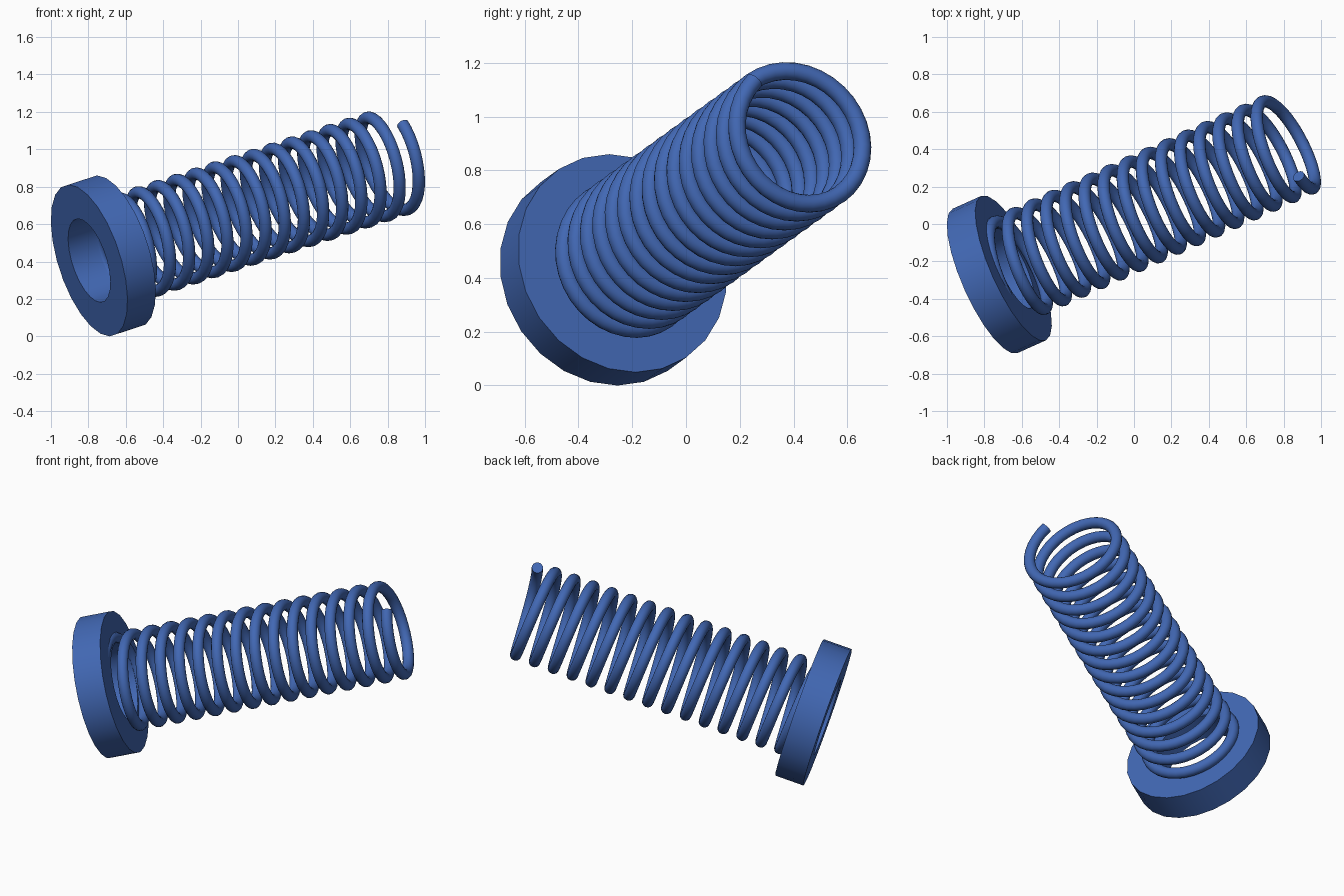
import bpy, bmesh, math
from mathutils import Vector, Matrix

if "Cube" in bpy.data.objects:
    bpy.data.objects.remove(bpy.data.objects["Cube"])

# Shared axis frame: the coil and the ring lie on one tilted line
ORIGIN = Vector((-0.72, -0.27, 0.43))
AXIS = Vector((0.875, 0.393, 0.2845)).normalized()
UP = (Vector((0, 0, 1)) - AXIS * AXIS.z).normalized()
SIDE = UP.cross(AXIS)

blue = bpy.data.materials.new("steel_blue")
blue.diffuse_color = (0.054, 0.138, 0.456, 1)
blue.use_nodes = True
blue.node_tree.nodes["Principled BSDF"].inputs["Base Color"].default_value = blue.diffuse_color


def on_axis(t, radius, angle):
    return ORIGIN + AXIS * t + (UP * math.cos(angle) + SIDE * math.sin(angle)) * radius


def smooth(obj):
    bpy.ops.object.select_all(action='DESELECT')
    obj.select_set(True)
    bpy.context.view_layer.objects.active = obj
    bpy.ops.object.shade_smooth_by_angle(angle=math.radians(35))


# Base ring: rectangular section swept round the axis
def make_ring(name, outer, inner, half, sides):
    bm = bmesh.new()
    section = [(outer, -half), (outer, half), (inner, half), (inner, -half)]
    loops = [[bm.verts.new(on_axis(t, r, math.tau * i / sides)) for r, t in section]
             for i in range(sides)]
    for i in range(sides):
        a, b = loops[i], loops[(i + 1) % sides]
        for j in range(4):
            k = (j + 1) % 4
            bm.faces.new((a[j], a[k], b[k], b[j]))
    bmesh.ops.recalc_face_normals(bm, faces=bm.faces)
    mesh = bpy.data.meshes.new(name)
    bm.to_mesh(mesh)
    bm.free()
    obj = bpy.data.objects.new(name, mesh)
    bpy.context.collection.objects.link(obj)
    mesh.materials.append(blue)
    smooth(obj)


# Coil: helical path with a round bevel and closed ends
def make_coil(name, start, end, pitch, phase, radius, wire, steps):
    n = round((end - start) / pitch * steps)
    curve = bpy.data.curves.new(name, 'CURVE')
    curve.dimensions = '3D'
    curve.bevel_depth = wire
    curve.bevel_resolution = 6
    curve.use_fill_caps = True
    spline = curve.splines.new('POLY')
    spline.points.add(n)
    for i, p in enumerate(spline.points):
        t = start + (end - start) * i / n
        p.co = (*on_axis(t, radius, math.tau * (t - phase) / pitch), 1)
    obj = bpy.data.objects.new(name, curve)
    bpy.context.collection.objects.link(obj)
    curve.materials.append(blue)
    bpy.ops.object.select_all(action='DESELECT')
    obj.select_set(True)
    bpy.context.view_layer.objects.active = obj
    bpy.ops.object.convert(target='MESH')
    smooth(bpy.context.view_layer.objects.active)


make_ring("base_ring", 0.423, 0.233, 0.0865, 24)
make_coil("spring_coil", 0.0515, 1.8065, 0.117, 1.703, 0.266, 0.033, 36)
